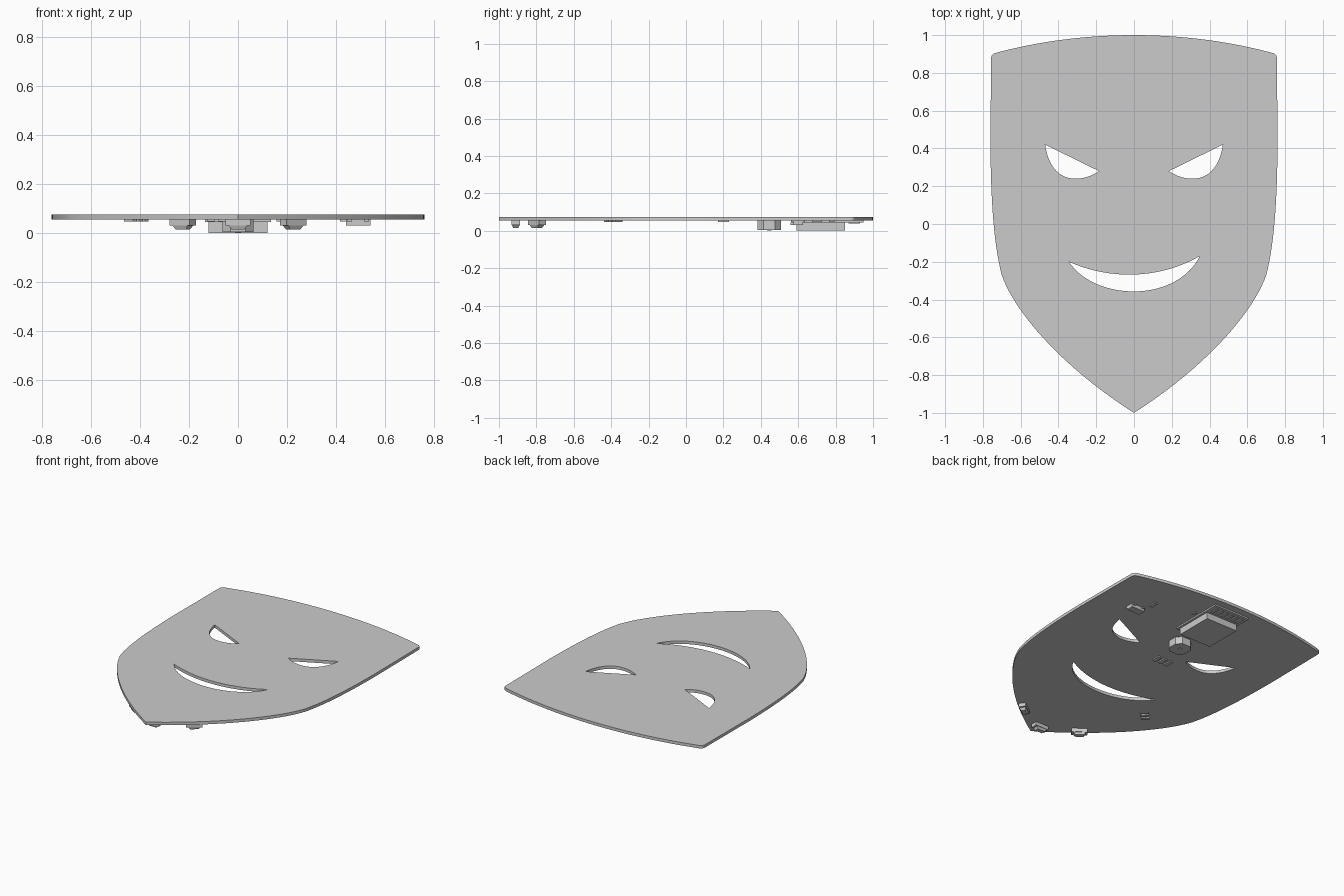
import bpy
import bmesh
from math import radians
from mathutils import Matrix, Vector

default_cube = bpy.data.objects.get("Cube")
if default_cube:
    bpy.data.objects.remove(default_cube, do_unlink=True)

# One plain grey for the whole badge
grey = bpy.data.materials.new("plain_grey")
grey.use_nodes = True
colour = (0.6, 0.6, 0.6, 1)
grey.diffuse_color = colour
grey.node_tree.nodes["Principled BSDF"].inputs["Base Color"].default_value = colour

BOARD_LOW, BOARD_TOP = 0.054, 0.074


def link(name, data):
    obj = bpy.data.objects.new(name, data)
    bpy.context.collection.objects.link(obj)
    data.materials.append(grey)
    return obj


def mirrored(segments):
    """Flip cubic segments across x and reverse their direction."""
    flip = lambda p: (-p[0], p[1])
    return [[flip(p) for p in reversed(seg)] for seg in reversed(segments)]


def line(a, b):
    return [a, a, b, b]


def add_loop(curve, segments):
    """Add a closed outline made of cubic segments."""
    spline = curve.splines.new("BEZIER")
    spline.bezier_points.add(len(segments) - 1)
    spline.use_cyclic_u = True
    for i, seg in enumerate(segments):
        point = spline.bezier_points[i]
        point.handle_left_type = point.handle_right_type = "FREE"
        point.co = (*seg[0], 0)
        point.handle_right = (*seg[1], 0)
        point.handle_left = (*segments[i - 1][2], 0)


def block(name, x, y, size, low, high=BOARD_LOW, angle=0, taper=1, chamfer=0):
    """Box hanging below the board; taper narrows its lower face."""
    bm = bmesh.new()
    bmesh.ops.create_cube(bm, size=1)
    if chamfer:
        upright = [e for e in bm.edges if abs(e.verts[0].co.z - e.verts[1].co.z) > 0.5]
        bmesh.ops.bevel(bm, geom=upright, offset=chamfer, segments=1, affect="EDGES")
    for v in bm.verts:
        if v.co.z < 0:
            v.co.x *= taper
            v.co.y *= taper
    place = Matrix.Translation((x, y, (low + high) / 2)) @ Matrix.Rotation(radians(angle), 4, "Z")
    bm.transform(place @ Matrix.Diagonal(Vector((*size, high - low, 1))))
    mesh = bpy.data.meshes.new(name)
    bm.to_mesh(mesh)
    bm.free()
    return link(name, mesh)


# Shield board with face openings
tip, waist, crown = (0, -1), (0.7, -0.27), (0, 1)
hip, shoulder, corner = (0.76, 0.4), (0.757, 0.875), (0.735, 0.905)
left_side = [
    [tip, (0.4, -0.745), (0.64, -0.45), waist],
    [waist, (0.74, -0.12), (0.757, 0.1), hip],
    line(hip, shoulder),
    [shoulder, (0.757, 0.893), (0.748, 0.9), corner],
    [corner, (0.55, 0.955), (0.3, 1), crown],
]
inner, outer, lower = (0.185, 0.28), (0.47, 0.42), (0.31, 0.24)
eye = [
    line(outer, inner),
    [inner, (0.23, 0.25), (0.27, 0.24), lower],
    [lower, (0.4, 0.24), (0.455, 0.31), outer],
]
grin_a, grin_b, chin = (-0.345, -0.2), (0.348, -0.17), (0, -0.357)
mouth = [
    [grin_a, (-0.27, -0.31), (-0.13, -0.357), chin],
    [chin, (0.15, -0.357), (0.29, -0.29), grin_b],
    [grin_b, (0.14, -0.29), (-0.12, -0.3), grin_a],
]
outline = bpy.data.curves.new("shield_board", "CURVE")
outline.dimensions = "2D"
outline.fill_mode = "BOTH"
outline.resolution_u = 20
outline.extrude = (BOARD_TOP - BOARD_LOW) / 2
for loop in (left_side + mirrored(left_side), eye, mirrored(eye), mouth):
    add_loop(outline, loop)
board = link("shield_board", outline)
board.location.z = (BOARD_TOP + BOARD_LOW) / 2
bpy.ops.object.select_all(action="DESELECT")
board.select_set(True)
bpy.context.view_layer.objects.active = board
bpy.ops.object.convert(target="MESH")
bpy.ops.object.shade_smooth_by_angle(angle=radians(30))

# Large module: thin carrier, deep housing, row of pads
block("module_carrier", 0, 0.76, (0.27, 0.38), 0.044)
block("module_housing", 0, 0.72, (0.24, 0.26), 0.0, 0.044)
for i in range(6):
    block("module_pad", -0.1 + i * 0.04, 0.9, (0.024, 0.06), 0.039, 0.044)
block("module_front_lip", 0, 0.58, (0.1, 0.04), 0.03, 0.044)

# Push button with a small plunger dimple
block("push_button", 0, 0.445, (0.125, 0.125), 0.004, chamfer=0.25)
block("button_dimple", 0, 0.445, (0.024, 0.024), 0.001, 0.004, chamfer=0.25)

# Switch near the left edge
block("switch_base", 0.49, 0.6, (0.1, 0.05), 0.03)
for side in (-1, 1):
    block("switch_foot", 0.49 + side * 0.035, 0.6, (0.02, 0.075), 0.046)

# Lamps along the point, each a stepped, tapered body
for x, y, angle in ((0, -0.91, 0), (0.225, -0.797, 36), (-0.225, -0.797, -36)):
    block("lamp_base", x, y, (0.1, 0.046), 0.03, angle=angle)
    block("lamp_dome", x, y, (0.075, 0.04), 0.014, 0.03, angle=angle, taper=0.7)

# Small chips
for i in (-1, 0, 1):
    block("centre_chip", -0.065 + i * 0.045, 0.2, (0.028, 0.06), 0.046)
    block("cheek_chip", -0.415 + i * 0.024, -0.39 + i * 0.024, (0.02, 0.052), 0.046, angle=45)
block("upper_chip", 0.43, 0.7, (0.028, 0.055), 0.047)
block("side_chip", 0.167, 0.78, (0.02, 0.03), 0.047)
